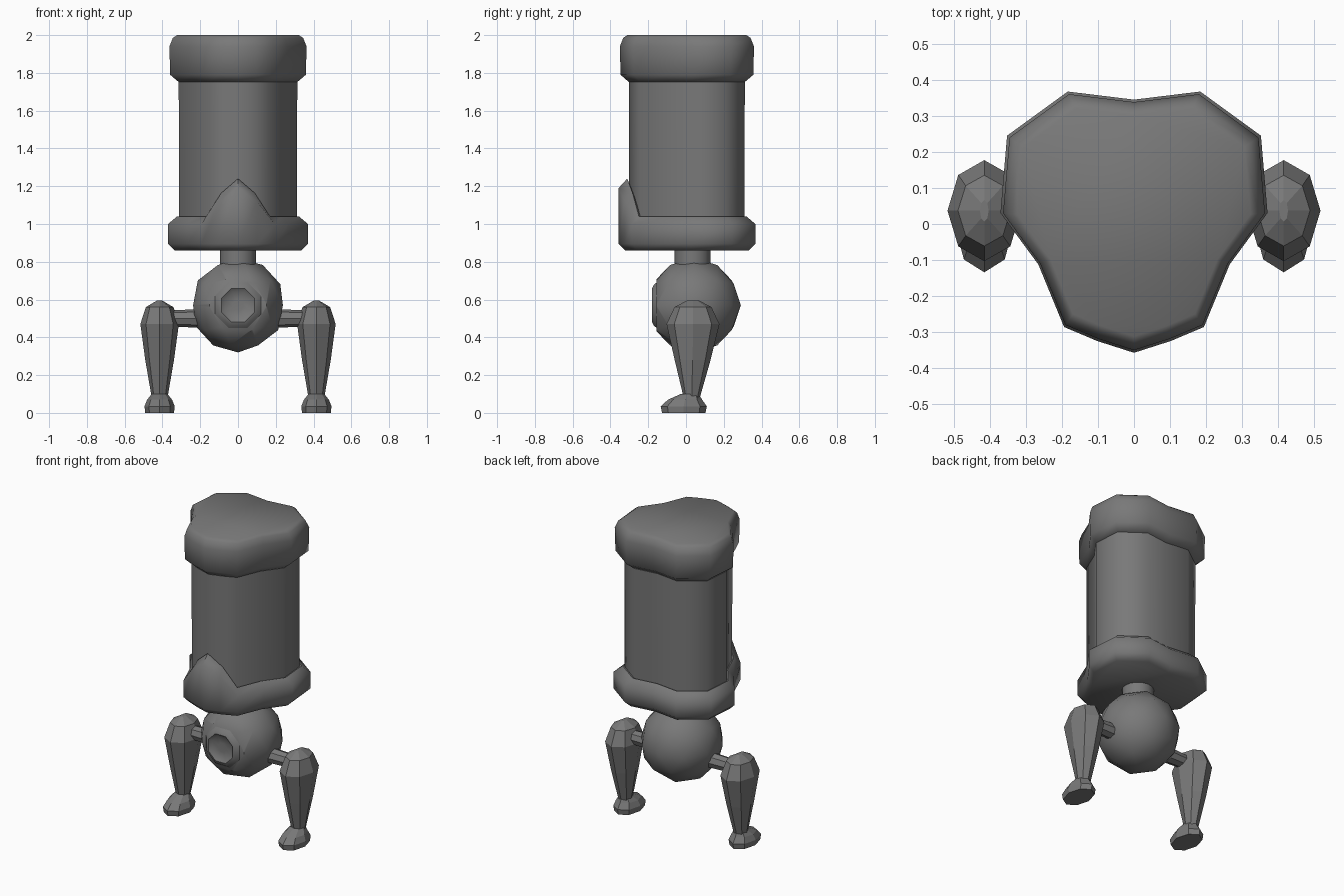
import bpy, bmesh, math
from mathutils import Matrix

if "Cube" in bpy.data.objects:
    bpy.data.objects.remove(bpy.data.objects["Cube"])

grey = bpy.data.materials.new("dark_grey")
grey.diffuse_color = (0.19, 0.19, 0.19, 1)
grey.use_nodes = True
grey.node_tree.nodes["Principled BSDF"].inputs["Base Color"].default_value = grey.diffuse_color


def finish(name, bm, smooth=None):
    bmesh.ops.recalc_face_normals(bm, faces=bm.faces[:])
    me = bpy.data.meshes.new(name)
    bm.to_mesh(me)
    bm.free()
    me.materials.append(grey)
    ob = bpy.data.objects.new(name, me)
    bpy.context.collection.objects.link(ob)
    if smooth:
        bpy.ops.object.select_all(action='DESELECT')
        ob.select_set(True)
        bpy.context.view_layer.objects.active = ob
        bpy.ops.object.shade_smooth_by_angle(angle=math.radians(smooth))
    return ob


def loft(name, rings, smooth=None):
    """Skin a list of equal-length point rings and close both ends."""
    bm = bmesh.new()
    rows = [[bm.verts.new(p) for p in r] for r in rings]
    n = len(rows[0])
    for a, b in zip(rows, rows[1:]):
        for i in range(n):
            j = (i + 1) % n
            bm.faces.new((a[i], a[j], b[j], b[i]))
    bm.faces.new(rows[0])
    bm.faces.new(rows[-1])
    return finish(name, bm, smooth)


def oval(cx, cy, z, rx, ry, n=8):
    return [(cx + rx * math.cos(2 * math.pi * i / n),
             cy + ry * math.sin(2 * math.pi * i / n), z) for i in range(n)]


# Rounded three-lobed outline shared by the column and its collars
half = [(0, -.35), (.10, -.318), (.19, -.28), (.26, -.11),
        (.363, .03), (.345, .24), (.18, .36), (0, .338)]
outline = half + [(-x, y) for x, y in reversed(half[1:-1])]


def body_ring(z, s, lift=0):
    # lift raises the front centre into a peak
    ring = []
    for x, y in outline:
        peak = 0
        if y < -.3:
            peak = lift * (1 if x == 0 else .62)
        ring.append((x * s, y * s, z + peak))
    return ring


loft("column", [body_ring(.98, .86), body_ring(1.80, .865)], 60)
loft("top_collar", [body_ring(1.75, .86), body_ring(1.79, .99), body_ring(1.94, 1),
                    body_ring(1.985, .95), body_ring(2.0, .89)], 60)
loft("lower_collar", [body_ring(.86, .92), body_ring(.895, 1.02), body_ring(1.0, 1.02, .19),
                      body_ring(1.04, .89, .20), body_ring(1.03, .83, .16)], 60)

# Neck
loft("neck", [oval(0, .035, .74, .095, .095, 16), oval(0, .035, .88, .095, .095, 16)], 40)

# Ball with its front sliced flat
bm = bmesh.new()
bmesh.ops.create_icosphere(bm, subdivisions=2, radius=.25,
                           matrix=Matrix.Translation((0, .04, .57)))
cut = bmesh.ops.bisect_plane(bm, geom=bm.verts[:] + bm.edges[:] + bm.faces[:],
                             plane_co=(0, -.155, 0), plane_no=(0, -1, 0), clear_outer=True)
bmesh.ops.holes_fill(bm, edges=[e for e in cut['geom_cut'] if isinstance(e, bmesh.types.BMEdge)])
finish("ball", bm, 50)

# Eye rim: turned profile of (radius, y) with a dished middle
loft("eye_rim", [[(r * math.cos(math.pi * i / 4 + math.pi / 8), y,
                   .57 + r * math.sin(math.pi * i / 4 + math.pi / 8)) for i in range(8)]
                 for r, y in [(.14, -.145), (.115, -.172), (.095, -.18),
                              (.075, -.165), (.03, -.162)]], 60)

for side, label in ((1, "right"), (-1, "left")):
    cx = side * .415
    # Hip rod
    loft(label + "_hip_rod", [[(side * x, .04 + r * math.cos(math.pi * i / 4),
                                .50 + r * math.sin(math.pi * i / 4)) for i in range(8)]
                              for x, r in ((.18, .05), (.38, .042))])
    # Tapered leg
    loft(label + "_leg", [oval(cx, .03, .07, .04, .04), oval(cx, .035, .28, .076, .095),
                          oval(cx, .037, .47, .102, .14), oval(cx, .037, .56, .073, .098),
                          oval(cx, .037, .596, .012, .03)])
    # Foot
    loft(label + "_foot", [oval(cx, -.012, 0, .076, .115), oval(cx, -.012, .035, .08, .122),
                           oval(cx, -.005, .07, .066, .09), oval(cx, .02, .10, .042, .048)])
